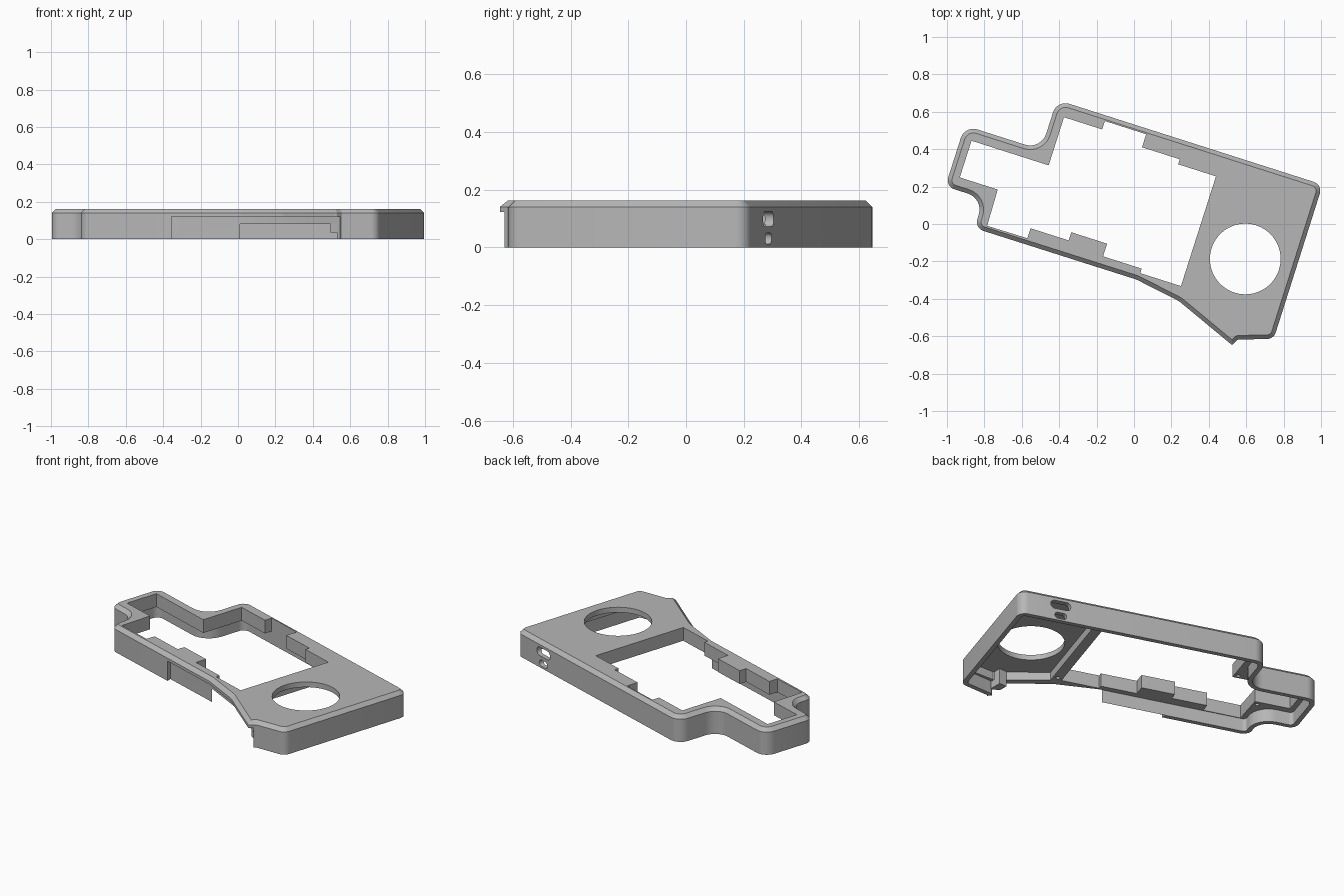
import bpy, bmesh, math
from mathutils import Vector, Matrix

cube = bpy.data.objects.get("Cube")
if cube:
    bpy.data.objects.remove(cube, do_unlink=True)

grey = bpy.data.materials.new("plain_grey")
grey.use_nodes = True
COLOR = (0.47, 0.47, 0.47, 1)
grey.diffuse_color = COLOR
grey.node_tree.nodes["Principled BSDF"].inputs["Base Color"].default_value = COLOR

TILT = math.radians(-17.7)
U = Vector((math.cos(TILT), math.sin(TILT)))
V = Vector((-U.y, U.x))
HEIGHT, CHAMFER, WALL, LEDGE = 0.162, 0.022, 0.028, 0.08


def tilted(u, v):
    return U * u + V * v


def offset(points, d):
    """Move every edge of a counter-clockwise polygon inwards by d."""
    out = []
    for i, p in enumerate(points):
        a = (p - points[i - 1]).normalized()
        b = (points[(i + 1) % len(points)] - p).normalized()
        na, nb = Vector((-a.y, a.x)), Vector((-b.y, b.x))
        out.append(p + (na + nb) * d / (1 + na.dot(nb)))
    return out


def fillet(points, radii, d=0, steps=8):
    """Round the corners; d is the inset already applied to the points."""
    out = []
    for i, p in enumerate(points):
        a = (p - points[i - 1]).normalized()
        b = (points[(i + 1) % len(points)] - p).normalized()
        turn = math.atan2(a.cross(b), a.dot(b))
        side = 1 if turn > 0 else -1
        r = max(radii[i] - side * d, 0.002)
        start = p - a * r * math.tan(abs(turn) / 2)
        centre = start + Vector((-a.y, a.x)) * side * r
        for k in range(steps + 1):
            out.append(centre + Matrix.Rotation(turn * k / steps, 2) @ (start - centre))
    return out


def loft(name, rings, matrix=Matrix()):
    """Closed solid through matching (outline, height) rings."""
    bm = bmesh.new()
    loops = [[bm.verts.new((p[0], p[1], z)) for p in pts] for pts, z in rings]
    for lo, hi in zip(loops, loops[1:]):
        for i in range(len(lo)):
            bm.faces.new((lo[i - 1], lo[i], hi[i], hi[i - 1]))
    bm.faces.new(loops[0][::-1])
    bm.faces.new(loops[-1])
    bm.transform(matrix)
    bmesh.ops.recalc_face_normals(bm, faces=bm.faces)
    mesh = bpy.data.meshes.new(name)
    bm.to_mesh(mesh)
    bm.free()
    mesh.materials.append(grey)
    obj = bpy.data.objects.new(name, mesh)
    bpy.context.collection.objects.link(obj)
    return obj


cutters = []


def cut(name, points, z0, z1, matrix=Matrix()):
    cutters.append(loft(name, [(points, z0), (points, z1)], matrix))


def circle(c, r, n=64):
    return [c + Vector((math.cos(t), math.sin(t))) * r
            for t in (2 * math.pi * i / n for i in range(n))]


# Outer outline: sharp corners and their radii
corners = [
    (tilted(-0.806, -0.28), 0.05),
    (Vector((0.013, -0.297)), 0.15),
    (Vector((0.24, -0.412)), 0.15),
    (Vector((0.525, -0.648)), 0.008),
    (Vector((0.555, -0.618)), 0.01),
    (Vector((0.747, -0.614)), 0.05),
    (tilted(0.897, 0.507), 0.05),
    (tilted(-0.594, 0.507), 0.07),
    (tilted(-0.594, 0.227), 0.09),
    (tilted(-1.022, 0.227), 0.07),
    (tilted(-1.022, -0.115), 0.05),
    (tilted(-0.806, -0.115), 0.09),
]
sharp = [c[0] for c in corners]
radii = [c[1] for c in corners]
outer = fillet(sharp, radii)
inner_sharp = offset(sharp, WALL)
inner = fillet(inner_sharp, radii, WALL)
rim = fillet(offset(sharp, CHAMFER), radii, CHAMFER)

# Case shell with a chamfered top edge
shell = loft("case_shell", [(outer, 0), (outer, HEIGHT - CHAMFER), (rim, HEIGHT)])

# Hollow underside
cut("cavity", inner, -0.5, LEDGE)

# Stepped main opening
opening = [(-0.963, -0.046), (-0.75, -0.046), (-0.745, -0.248), (-0.52, -0.246),
           (-0.52, -0.19), (-0.306, -0.19), (-0.306, -0.144), (-0.105, -0.144),
           (-0.105, -0.215), (0.112, -0.215), (0.112, -0.24), (0.34, -0.24),
           (0.34, 0.376), (0.128, 0.376), (0.128, 0.404), (-0.084, 0.404),
           (-0.084, 0.477), (-0.316, 0.477), (-0.316, 0.43), (-0.53, 0.43),
           (-0.53, 0.16), (-0.963, 0.16)]
cut("main_opening", [tilted(u, v) for u, v in opening], -0.6, 0.5)

# Round window and the pocket that thins the plate around it
cut("round_window", circle(Vector((0.595, -0.187)), 0.189), -0.7, 0.6)
cut("plate_pocket", [Vector((0.3, -0.37)), Vector((0.55, -0.57)), Vector((0.72, -0.575)),
                     tilted(0.865, 0.475), tilted(0.4, 0.475)], -0.55, 0.13)

# Gap in the front wall, leaving only the top rim
cut("front_gap", [Vector((-0.355, -0.151)), inner_sharp[1], inner_sharp[2],
                  Vector((0.545, -0.615)), Vector((0.545, -0.9)),
                  Vector((-0.355, -0.9))], -0.65, 0.122)

# Two rounded slots through the back wall
for z, w, h in ((0.098, 0.12, 0.052), (0.031, 0.07, 0.038)):
    rect = [Vector((sx * w / 2, sy * h / 2)) for sx, sy in
            ((-1, -1), (1, -1), (1, 1), (-1, 1))]
    base = tilted(0.65, 0.507)
    place = Matrix(((U.x, 0, V.x, base.x), (U.y, 0, V.y, base.y),
                    (0, 1, 0, z), (0, 0, 0, 1)))
    cut("back_slot", fillet(rect, [h * 0.45] * 4), -0.05, 0.05, place)

# Screw holes in the underside of the corner ledges
for u, v in ((-0.555, 0.18), (-0.775, -0.075), (0.37, -0.22), (0.37, 0.4)):
    cut("screw_hole", circle(tilted(u, v), 0.012, 16), -0.3, 0.11)

for c in cutters:
    c.hide_render = True
    mod = shell.modifiers.new(c.name, "BOOLEAN")
    mod.operation = "DIFFERENCE"
    mod.solver = "EXACT"
    mod.object = c

bpy.context.view_layer.update()
result = bpy.data.meshes.new_from_object(
    shell.evaluated_get(bpy.context.evaluated_depsgraph_get()))
shell.modifiers.clear()
shell.data = result
for c in cutters:
    bpy.data.objects.remove(c, do_unlink=True)

# Bracket hanging beside the end of the front wall
bracket = [Vector((0.495, -0.575)), Vector((0.545, -0.605)),
           Vector((0.545, -0.52)), Vector((0.495, -0.52))]
loft("front_bracket", [(bracket, 0.035), (bracket, 0.14)])

# Smooth the rounded corners, keep the edges crisp
bpy.ops.object.select_all(action="DESELECT")
shell.select_set(True)
bpy.context.view_layer.objects.active = shell
bpy.ops.object.shade_smooth_by_angle(angle=math.radians(25))
